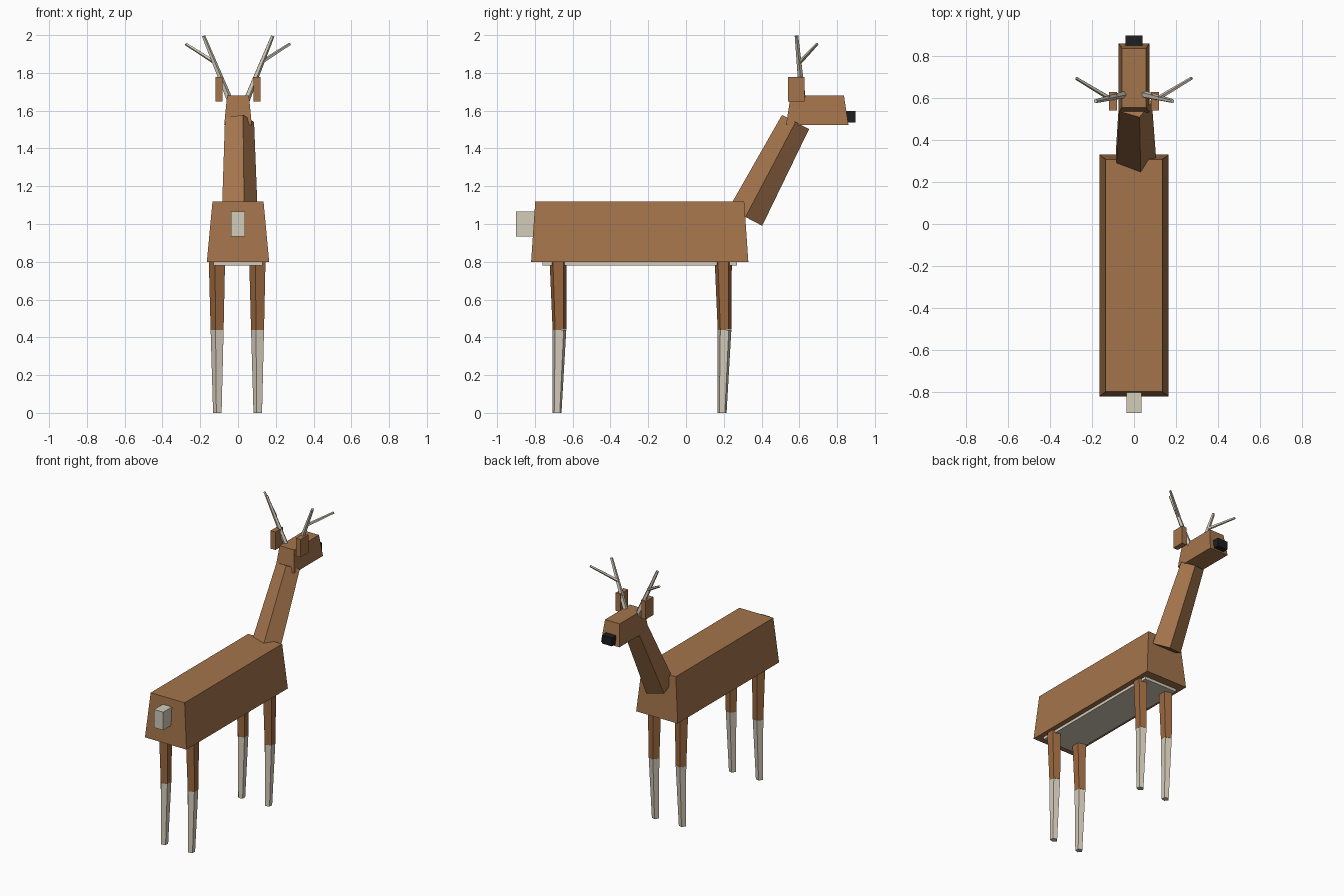
import bpy, bmesh, math
from mathutils import Vector

if "Cube" in bpy.data.objects:
    bpy.data.objects.remove(bpy.data.objects["Cube"])


def material(name, rgb):
    lin = [((c / 255 + 0.055) / 1.055) ** 2.4 if c > 10 else c / 255 / 12.92 for c in rgb]
    m = bpy.data.materials.new(name)
    m.diffuse_color = (*lin, 1)
    m.use_nodes = True
    m.node_tree.nodes["Principled BSDF"].inputs["Base Color"].default_value = m.diffuse_color
    return m


BROWN = material("brown fur", (164, 116, 76))
LEG_BROWN = material("leg brown", (154, 104, 63))
CREAM = material("cream", (212, 204, 186))
BLACK = material("black", (30, 30, 33))


def loft(name, rings, mat):
    """Closed solid through rings of equal point count."""
    bm = bmesh.new()
    loops = [[bm.verts.new(p) for p in ring] for ring in rings]
    n = len(loops[0])
    for a, b in zip(loops, loops[1:]):
        for i in range(n):
            j = (i + 1) % n
            bm.faces.new((a[i], a[j], b[j], b[i]))
    bm.faces.new(loops[0][::-1])
    bm.faces.new(loops[-1])
    bmesh.ops.recalc_face_normals(bm, faces=bm.faces)
    me = bpy.data.meshes.new(name)
    bm.to_mesh(me)
    bm.free()
    me.materials.append(mat)
    ob = bpy.data.objects.new(name, me)
    bpy.context.collection.objects.link(ob)
    return ob


def box(name, x, y, z, mat, inset=(0, 0)):
    """Box from ranges; inset shrinks the top in x and y."""
    def rect(ix, iy, h):
        return [(x[0] + ix, y[0] + iy, h), (x[1] - ix, y[0] + iy, h),
                (x[1] - ix, y[1] - iy, h), (x[0] + ix, y[1] - iy, h)]
    return loft(name, [rect(0, 0, z[0]), rect(*inset, z[1])], mat)


def limb(name, p0, p1, r0, r1, mat, point=1, sides=5):
    """Tapered five-sided rod whose first corner points along x * point."""
    p0, p1 = Vector(p0), Vector(p1)
    axis = (p1 - p0).normalized()
    u = Vector((point, 0, 0))
    u = (u - axis * u.dot(axis)).normalized()
    v = axis.cross(u)
    angles = [math.tau * i / sides for i in range(sides)]
    rings = [[p + (u * math.cos(a) + v * math.sin(a)) * r for a in angles]
             for p, r in ((p0, r0), (p1, r1))]
    return loft(name, rings, mat)


# Torso, belly and tail
box("body", (-0.165, 0.165), (-0.82, 0.33), (0.80, 1.12), BROWN, (0.03, 0.022))
box("belly", (-0.13, 0.13), (-0.76, 0.27), (0.78, 0.81), CREAM)
box("tail", (-0.036, 0.036), (-0.90, -0.79), (0.935, 1.065), CREAM)

# Neck, head and nose
limb("neck", (0, 0.315, 1.037), (0, 0.58, 1.54), 0.105, 0.085, BROWN)
box("head", (-0.073, 0.073), (0.53, 0.86), (1.525, 1.68), BROWN, (0.015, 0.024))
box("nose", (-0.04, 0.04), (0.82, 0.897), (1.537, 1.597), BLACK)

for side, s in (("left", -1), ("right", 1)):
    # Ears
    box(side + "_ear", (s * 0.1 - 0.019, s * 0.1 + 0.019), (0.54, 0.628), (1.648, 1.777), BROWN)

    # Antlers with one branch each
    limb(side + "_antler", (s * 0.042, 0.618, 1.65), (s * 0.183, 0.585, 1.995),
         0.018, 0.010, CREAM)
    limb(side + "_antler_branch", (s * 0.122, 0.602, 1.855), (s * 0.275, 0.694, 1.953),
         0.011, 0.008, CREAM)

    # Legs: brown thigh above, cream shin below
    for end, y in (("front", 0.197), ("hind", -0.677)):
        x = s * 0.107
        knee = (x, y + 0.007, 0.44)
        limb(f"{end}_{side}_thigh", (x, y, 0.82), knee, 0.048, 0.038, LEG_BROWN, -1)
        limb(f"{end}_{side}_shin", knee, (x, y - 0.006, 0), 0.038, 0.025, CREAM, -1)
